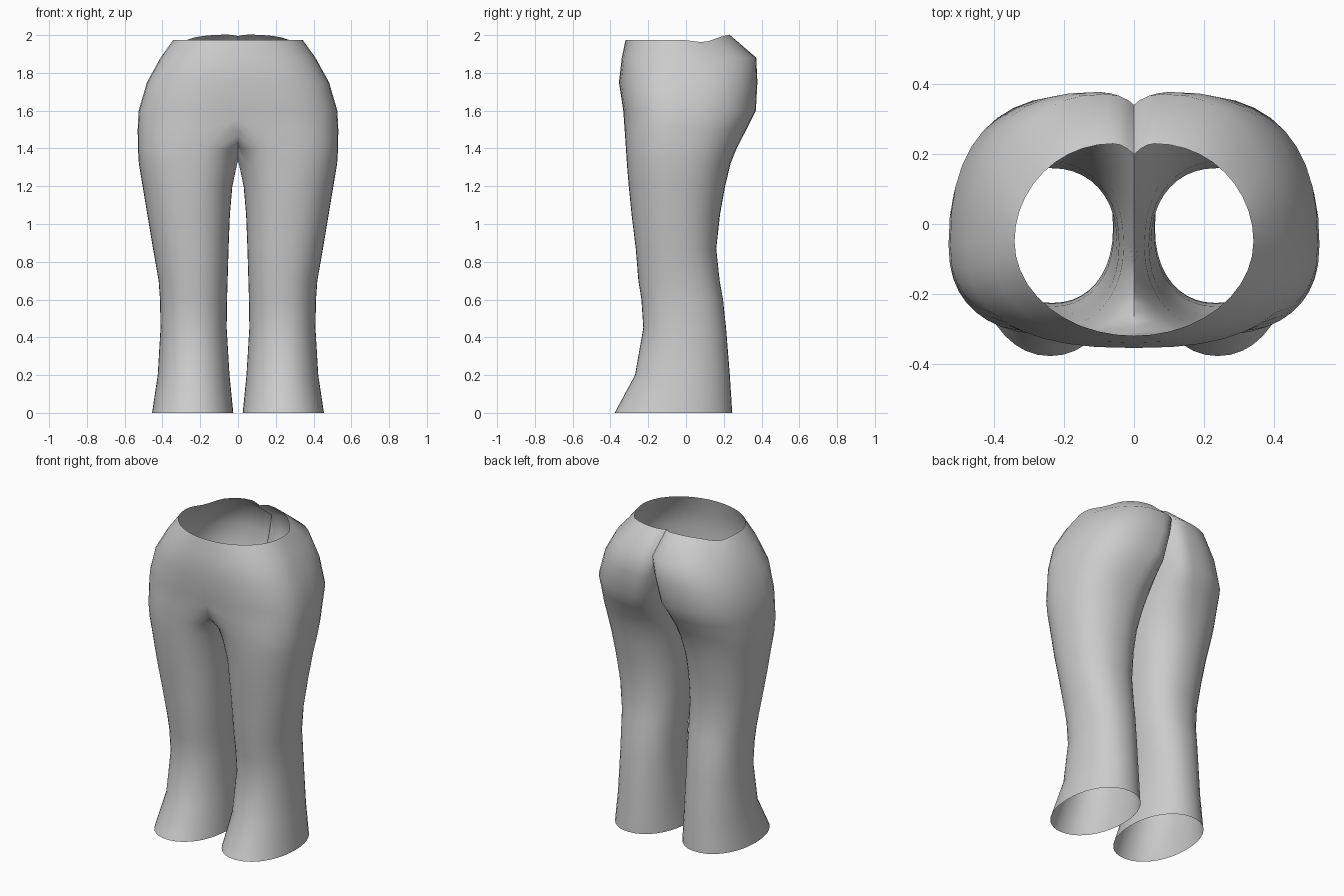
import bpy, bmesh, math

# Cross-sections of one trouser half, hem to waist:
# z, outer x, inner x (front, back), centre x (front, back), front y, side y, back y, roundness
RINGS = [
    (0.00, .455, .025, .025, .24, .24, -.378, -.06, .245, 2.1),
    (0.20, .425, .045, .045, .235, .235, -.270, -.02, .232, 2.1),
    (0.45, .410, .060, .060, .235, .235, -.226, -.01, .212, 2.2),
    (0.60, .413, .058, .058, .235, .235, -.236, -.02, .196, 2.2),
    (0.70, .420, .055, .055, .235, .235, -.252, -.03, .178, 2.2),
    (0.87, .450, .050, .050, .24, .24, -.266, -.05, .160, 2.2),
    (1.05, .480, .043, .043, .25, .25, -.288, -.06, .180, 2.2),
    (1.20, .505, .030, .030, .25, .25, -.303, -.06, .207, 2.2),
    (1.32, .525, .002, .010, .24, .24, -.313, -.06, .236, 2.3),
    (1.40, .530, -.03, .000, .22, .22, -.318, -.06, .268, 2.4),
    (1.50, .531, -.20, -.010, .15, .18, -.325, -.06, .320, 2.4),
    (1.60, .526, -.42, -.022, .05, .14, -.332, -.06, .370, 2.5),
    (1.75, .482, -.48, -.053, .00, .10, -.355, -.06, .378, 2.5),
    (1.88, .410, -.41, -.100, .00, .08, -.340, -.05, .372, 2.3),
    (1.975, .342, -.34, -.070, .00, .06, -.320, -.05, .230, 2.0),
]
SEG = 40


def ring_points(z, xo, xif, xib, cf, cb, yf, cy, yb, n):
    """Superelliptic ring with separate front and back halves."""
    pts = []
    for i in range(SEG):
        a = 2 * math.pi * i / SEG
        c, s = math.cos(a), math.sin(a)
        u = math.copysign(abs(c) ** (2 / n), c)
        v = abs(s) ** (2 / n)
        cx, xi, ye = (cb, xib, yb) if s >= 0 else (cf, xif, yf)
        x = cx + u * (xo - cx if u > 0 else cx - xi)
        y = cy + v * (ye - cy)
        lift = 0.0
        if z > 1.95:  # waistline dips at the side and rises at the back
            lift = -0.012 * max(0, 1 - abs(y - .08) / .1) + 0.025 * max(0, (y - .12) / .1)
        pts.append((x, y, z + lift))
    return pts


# Loft one half
bm = bmesh.new()
loops = [[bm.verts.new(p) for p in ring_points(*r)] for r in RINGS]
for lo, hi in zip(loops, loops[1:]):
    for i in range(SEG):
        j = (i + 1) % SEG
        bm.faces.new((lo[i], lo[j], hi[j], hi[i]))

# Trim at the centre seam
bmesh.ops.bisect_plane(bm, geom=bm.verts[:] + bm.edges[:] + bm.faces[:], dist=1e-5,
                       plane_co=(0, 0, 0), plane_no=(1, 0, 0), clear_inner=True)
mesh = bpy.data.meshes.new("trousers")
bm.to_mesh(mesh)
bm.free()
trousers = bpy.data.objects.new("trousers", mesh)
bpy.context.collection.objects.link(trousers)
bpy.context.view_layer.objects.active = trousers
trousers.select_set(True)

# Mirror to the other leg and join along the seam
mirror = trousers.modifiers.new("mirror", 'MIRROR')
mirror.merge_threshold = 0.001
bpy.ops.object.modifier_apply(modifier=mirror.name)
bpy.ops.object.shade_smooth_by_angle(angle=math.radians(50))
